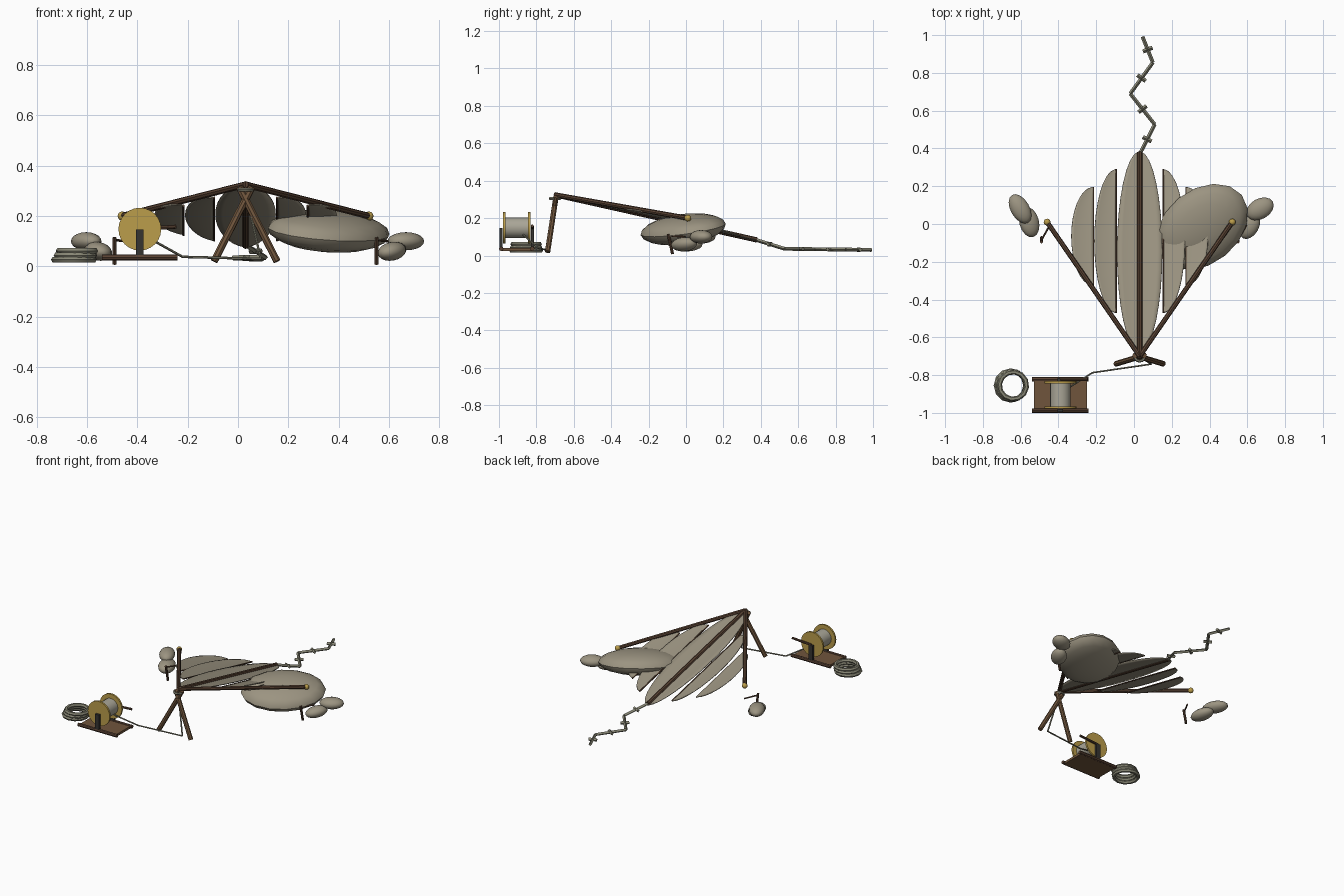
import bpy, bmesh, math
from mathutils import Vector, Matrix

if "Cube" in bpy.data.objects:
    bpy.data.objects.remove(bpy.data.objects["Cube"])


def material(name, rgb):
    m = bpy.data.materials.new(name)
    m.use_nodes = True
    m.diffuse_color = (*rgb, 1)
    m.node_tree.nodes["Principled BSDF"].inputs["Base Color"].default_value = (*rgb, 1)
    return m


CLOTH = material("canvas", (0.33, 0.295, 0.22))
SPAR = material("dark wood", (0.10, 0.055, 0.033))
WOOD = material("wood", (0.16, 0.09, 0.045))
BRASS = material("brass", (0.50, 0.34, 0.07))
ROPE = material("rope", (0.25, 0.245, 0.18))
THREAD = material("thread", (0.40, 0.38, 0.31))
IRON = material("iron", (0.035, 0.033, 0.03))


def finish(name, bm, mat, smooth=True):
    bmesh.ops.recalc_face_normals(bm, faces=bm.faces)
    me = bpy.data.meshes.new(name)
    bm.to_mesh(me)
    bm.free()
    me.materials.append(mat)
    ob = bpy.data.objects.new(name, me)
    bpy.context.collection.objects.link(ob)
    if smooth:
        bpy.ops.object.select_all(action='DESELECT')
        ob.select_set(True)
        bpy.context.view_layer.objects.active = ob
        bpy.ops.object.shade_smooth_by_angle(angle=math.radians(40))
    return ob


def rod(name, a, b, r, mat, sides=8):
    a, b = Vector(a), Vector(b)
    d = b - a
    bm = bmesh.new()
    m = Matrix.Translation((a + b) / 2) @ d.to_track_quat('Z', 'Y').to_matrix().to_4x4()
    bmesh.ops.create_cone(bm, cap_ends=True, segments=sides, radius1=r, radius2=r,
                          depth=d.length, matrix=m)
    return finish(name, bm, mat)


def path(name, points, r, mat, sides=6):
    for i, (a, b) in enumerate(zip(points, points[1:])):
        rod(f"{name}_{i + 1}", a, b, r, mat, sides)


def blob(name, loc, size, mat, turn=0, normal=(0, 0, 1)):
    tilt = Vector((0, 0, 1)).rotation_difference(Vector(normal)).to_matrix().to_4x4()
    m = (Matrix.Translation(loc) @ tilt @ Matrix.Rotation(math.radians(turn), 4, 'Z')
         @ Matrix.Diagonal((*size, 1)))
    bm = bmesh.new()
    bmesh.ops.create_uvsphere(bm, u_segments=16, v_segments=10, radius=1, matrix=m)
    return finish(name, bm, mat)


def box(name, loc, size, mat):
    bm = bmesh.new()
    bmesh.ops.create_cube(bm, size=1, matrix=Matrix.Translation(loc) @ Matrix.Diagonal((*size, 1)))
    return finish(name, bm, mat, False)


def ring(name, loc, major, minor, mat, turn=0):
    # Faceted rope loop
    n, k = 12, 6
    bm = bmesh.new()
    rows = []
    for i in range(n):
        a = turn + math.tau * i / n
        rows.append([])
        for j in range(k):
            b = math.tau * j / k
            rad = major + minor * math.cos(b)
            rows[-1].append(bm.verts.new((loc[0] + rad * math.cos(a), loc[1] + rad * math.sin(a),
                                          loc[2] + minor * math.sin(b))))
    for i in range(n):
        for j in range(k):
            p, q = rows[i], rows[(i + 1) % n]
            bm.faces.new((p[j], q[j], q[(j + 1) % k], p[(j + 1) % k]))
    return finish(name, bm, mat)


MID = 0.03
APEX = Vector((MID, -0.70, 0.325))


def keel_z(y):
    return APEX.z - 0.224 * (y - APEX.y)


def panel(name, x0, width, yc, half, s0, lift, base):
    # Curved cloth gore; s runs across it, from s0 to 1
    bm = bmesh.new()
    n, k = 16, 8
    rows = []
    for i in range(n + 1):
        t = math.pi * (0.02 + 0.96 * i / n)
        y = yc + half * math.cos(t)
        rows.append([])
        for j in range(k + 1):
            s = s0 + (1 - s0) * j / k
            z = keel_z(y) + base + lift * s * s * math.sin(t)
            rows[-1].append(bm.verts.new((x0 + s * width * math.sin(t), y, z)))
    for p, q in zip(rows, rows[1:]):
        for j in range(k):
            bm.faces.new((p[j], q[j], q[j + 1], p[j + 1]))
    ob = finish(name, bm, CLOTH)
    mod = ob.modifiers.new("thickness", 'SOLIDIFY')
    mod.thickness = 0.005
    mod.offset = 0


# Frame
rod("keel_spar", APEX, (MID, 0.38, keel_z(0.38)), 0.014, SPAR)
for side, word in ((-1, "right"), (1, "left")):
    tip = Vector((MID + side * 0.49, 0.01, 0.20))
    rod(f"{word}_spar", APEX, tip, 0.013, SPAR)
    blob(f"{word}_spar_knob", tip, (0.018,) * 3, BRASS)
    rod(f"{word}_stand_leg", (MID - side * 0.025, -0.695, 0.315),
        (MID + side * 0.125, -0.74, 0.02), 0.015, WOOD)
    # Ground pegs
    px = MID + side * 0.52
    rod(f"{word}_peg", (px, -0.095, 0.115), (px, -0.072, 0.008), 0.008, SPAR)
    rod(f"{word}_peg_hook", (px, -0.085, 0.105), (px + 0.045, -0.005, 0.10), 0.005, SPAR)
    # Sail gores and battens either side
    for i, (off, yc, half) in enumerate(((0.125, -0.09, 0.38), (0.247, -0.065, 0.26))):
        x0 = MID + side * off
        panel(f"{word}_sail_gore_{i + 1}", x0, side * 0.115, yc, half, 0, 0.018, 0.003 * i)
        rod(f"{word}_batten_{i + 1}", (x0, yc - half, keel_z(yc - half)),
            (x0, yc + half, keel_z(yc + half)), 0.005, SPAR, 6)
panel("centre_sail_gore", MID, 0.12, -0.145, 0.53, -1, 0.012, -0.004)
ring("apex_lashing", (MID, -0.70, 0.305), 0.026, 0.008, ROPE)

# Cloth bundles
blob("large_bundle", (0.36, -0.015, 0.14), (0.27, 0.20, 0.078), CLOTH, 39, (0.116, -0.167, 1))
blob("left_bundle_outer", (0.667, 0.08, 0.10), (0.078, 0.054, 0.036), CLOTH, 30)
blob("left_bundle_inner", (0.612, -0.01, 0.06), (0.075, 0.05, 0.037), CLOTH, 60, (-0.2, 0, 1))
blob("right_bundle_outer", (-0.603, 0.08, 0.10), (0.085, 0.05, 0.036), CLOTH, 120)
blob("right_bundle_inner", (-0.555, 0.01, 0.06), (0.082, 0.053, 0.037), CLOTH, 105, (0.2, 0, 1))

# Zigzag tail with bows
tail = [Vector(p) for p in ((MID, 0.37, 0.085), (0.11, 0.527, 0.036), (-0.02, 0.69, 0.034),
                            (0.10, 0.855, 0.032), (0.045, 0.992, 0.03))]
path("tail", tail, 0.010, ROPE, 4)
for i, (a, b) in enumerate(zip(tail, tail[1:])):
    c, d = (a + b) / 2, (b - a).normalized()
    across = Vector((-d.y, d.x, 0)) * 0.027
    rod(f"tail_bow_{i + 1}", c - across, c + across, 0.011, ROPE, 4)

# Winch base, reel and crank
WX, WZ = -0.39, 0.148
box("winch_base", (WX, -0.903, 0.033), (0.28, 0.165, 0.016), WOOD)
for y, word in ((-0.988, "front"), (-0.822, "rear")):
    rod(f"{word}_base_rail", (WX - 0.15, y, 0.036), (WX + 0.15, y, 0.036), 0.012, SPAR)
    box(f"{word}_reel_post", (WX, y, 0.09), (0.03, 0.016, 0.115), IRON)
for y, word in ((-0.972, "front"), (-0.838, "rear")):
    rod(f"{word}_reel_flange", (WX, y - 0.006, WZ), (WX, y + 0.006, WZ), 0.085, BRASS, 24)
rod("reel_thread", (WX, -0.97, WZ), (WX, -0.84, WZ), 0.055, THREAD, 16)
rod("crank", (WX, -0.822, WZ), (WX + 0.145, -0.822, 0.158), 0.008, SPAR)

# Line from reel to stand, and spare coil
path("line", [(-0.35, -0.87, 0.11), (-0.22, -0.787, 0.038), (0.09, -0.742, 0.03),
              (MID, -0.70, 0.30)], 0.005, ROPE)
for i in range(3):
    ring(f"rope_coil_{i + 1}", (-0.652 + 0.006 * i, -0.855, 0.027 + 0.017 * i),
         0.078 - 0.003 * i, 0.013, ROPE, 0.2 * i)
